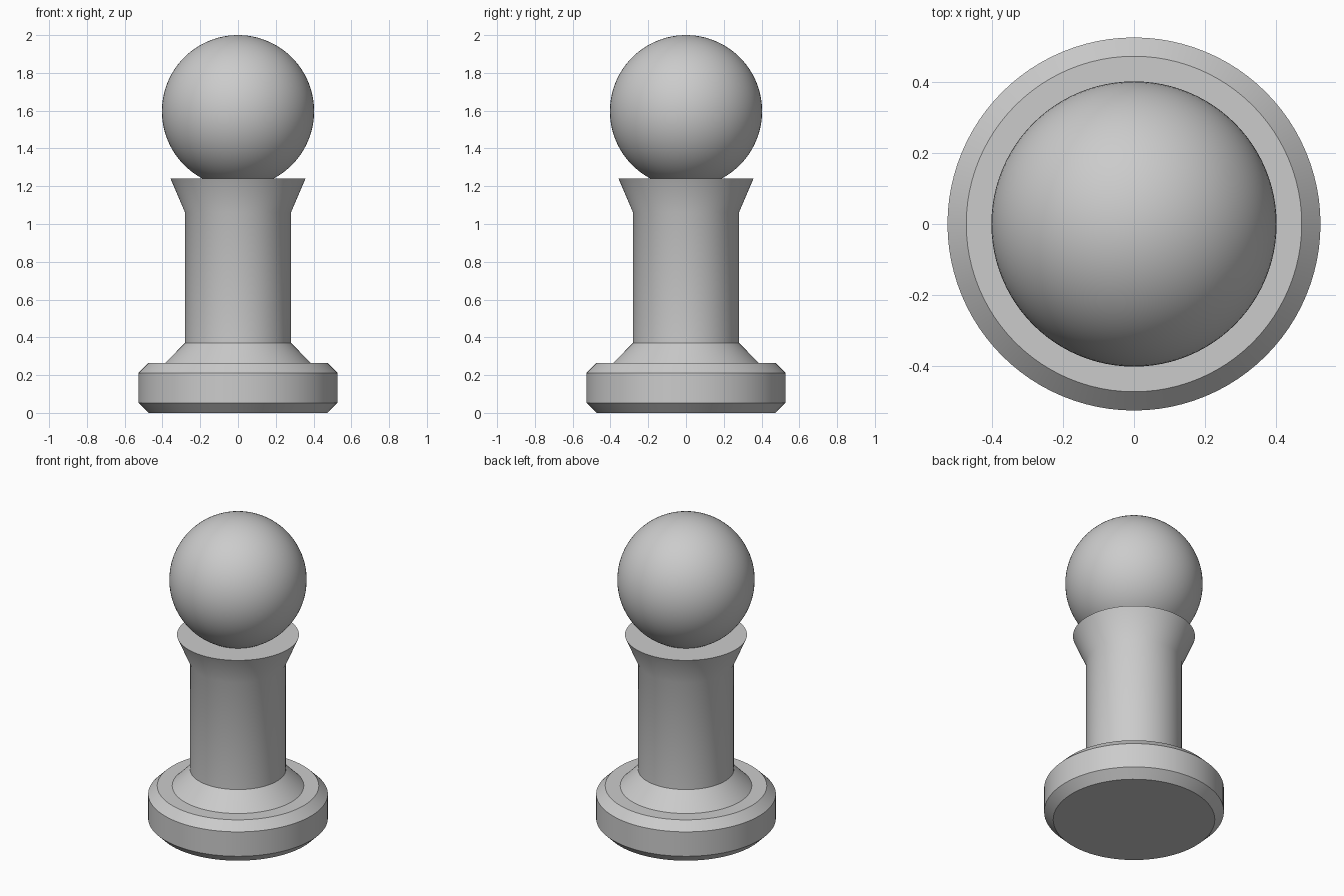
import bpy, bmesh, math

if "Cube" in bpy.data.objects:
    bpy.data.objects.remove(bpy.data.objects["Cube"])

grey = bpy.data.materials.new("plain grey")
grey.diffuse_color = (0.6, 0.6, 0.6, 1)
grey.use_nodes = True
grey.node_tree.nodes["Principled BSDF"].inputs["Base Color"].default_value = grey.diffuse_color


def finish(name, bm):
    """Turn a bmesh into a smooth-shaded object with sharp creases."""
    bmesh.ops.recalc_face_normals(bm, faces=bm.faces)
    mesh = bpy.data.meshes.new(name)
    bm.to_mesh(mesh)
    bm.free()
    mesh.materials.append(grey)
    obj = bpy.data.objects.new(name, mesh)
    bpy.context.collection.objects.link(obj)
    bpy.ops.object.select_all(action='DESELECT')
    obj.select_set(True)
    bpy.context.view_layer.objects.active = obj
    bpy.ops.object.shade_smooth_by_angle(angle=math.radians(30))
    return obj


def lathe(name, profile, sides=96):
    """Stack rings of (radius, z) and cap both ends."""
    bm = bmesh.new()
    rings = [[bm.verts.new((r * math.cos(2 * math.pi * i / sides),
                            r * math.sin(2 * math.pi * i / sides), z))
              for i in range(sides)] for r, z in profile]
    for low, high in zip(rings, rings[1:]):
        for i in range(sides):
            j = (i + 1) % sides
            bm.faces.new((low[i], low[j], high[j], high[i]))
    bm.faces.new(rings[0][::-1])
    bm.faces.new(rings[-1])
    return finish(name, bm)


# Base disc with chamfered rims
lathe("base", [(0.474, 0), (0.527, 0.053), (0.527, 0.211), (0.474, 0.264)])

# Column with sloped foot and flared collar
lathe("column", [(0.388, 0.262), (0.281, 0.37), (0.281, 1.062), (0.358, 1.242)])

# Ball resting in the collar
ball = bmesh.new()
bmesh.ops.create_uvsphere(ball, u_segments=96, v_segments=48, radius=0.403)
bmesh.ops.translate(ball, verts=ball.verts, vec=(0, 0, 1.597))
finish("ball_head", ball)
